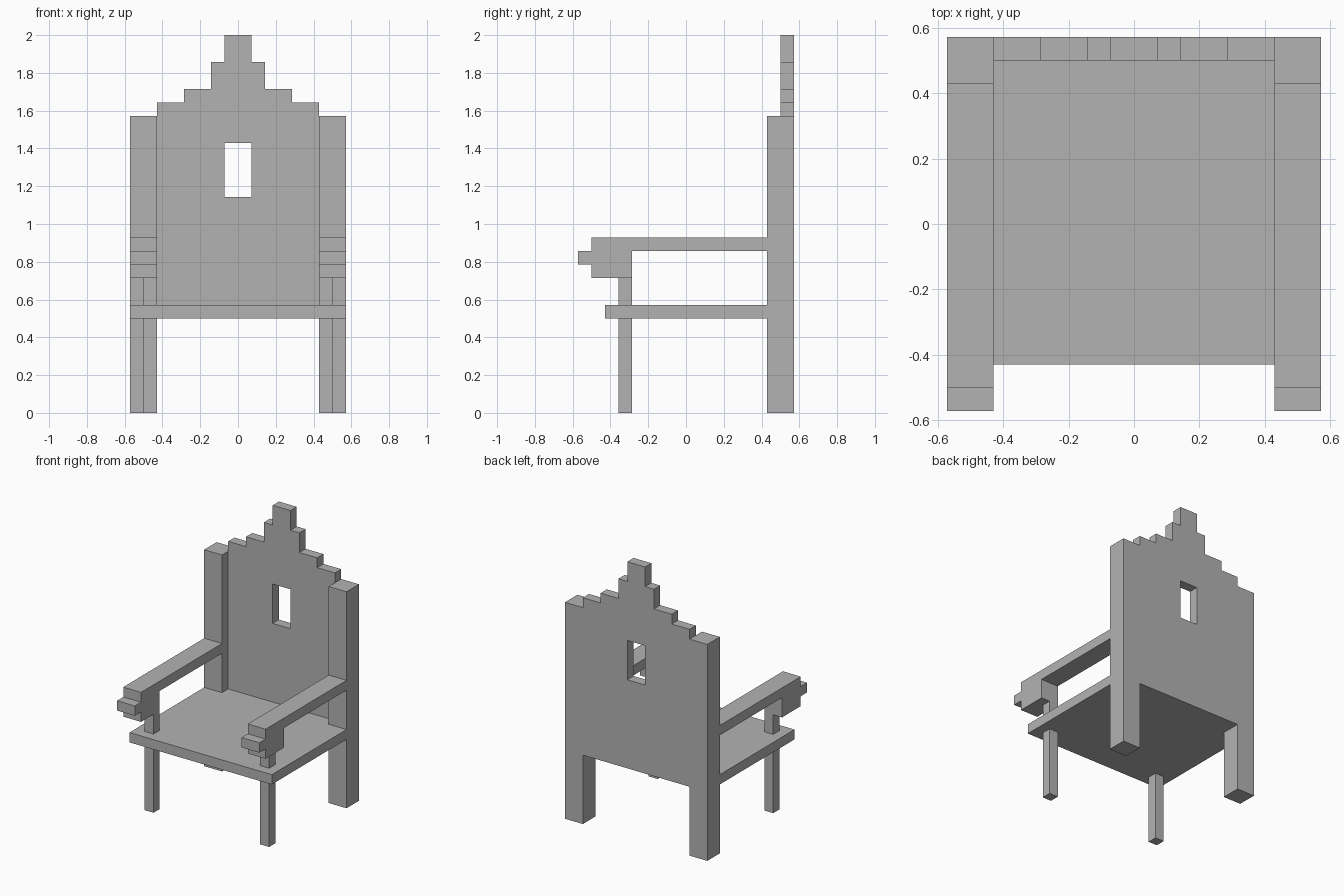
import bpy
import bmesh
from mathutils import Vector

cube = bpy.data.objects.get("Cube")
if cube:
    bpy.data.objects.remove(cube, do_unlink=True)

U = 1 / 14  # block size: the chair sits on a 16 x 16 x 28 block grid

grey = bpy.data.materials.new("plain_grey")
grey.use_nodes = True
colour = (0.45, 0.45, 0.45, 1)
grey.diffuse_color = colour
grey.node_tree.nodes["Principled BSDF"].inputs["Base Color"].default_value = colour


def prism(name, outline, axis, low, high):
    """Extrude an outline along an axis, then mirror it across x = 0."""
    bm = bmesh.new()
    verts = []
    for point in outline:
        co = list(point)
        co.insert(axis, low)
        verts.append(bm.verts.new(Vector(co) * U))
    face = bm.faces.new(verts)
    offset = Vector((0, 0, 0))
    offset[axis] = (high - low) * U
    top = bmesh.ops.extrude_face_region(bm, geom=[face], use_keep_orig=True)["geom"]
    bmesh.ops.translate(bm, vec=offset,
                        verts=[g for g in top if isinstance(g, bmesh.types.BMVert)])
    bmesh.ops.recalc_face_normals(bm, faces=bm.faces)
    # Open the centre so that the mirrored halves join cleanly
    centre = [f for f in bm.faces if all(abs(v.co.x) < 1e-5 for v in f.verts)]
    bmesh.ops.delete(bm, geom=centre, context="FACES")
    mesh = bpy.data.meshes.new(name)
    bm.to_mesh(mesh)
    bm.free()
    mesh.materials.append(grey)
    obj = bpy.data.objects.new(name, mesh)
    bpy.context.collection.objects.link(obj)
    obj.modifiers.new("Mirror", "MIRROR").use_clip = True
    return obj


def rect(a0, a1, b0, b1):
    return [(a0, b0), (a1, b0), (a1, b1), (a0, b1)]


X, Y, Z = range(3)

# Seat board, notched around the back posts
prism("seat", [(0, -6), (8, -6), (8, 6), (6, 6), (6, 7), (0, 7)], Z, 7, 8)

# Stepped back panel with a window slot in the middle
prism("back_panel",
      [(0, 7), (6, 7), (6, 23), (4, 23), (4, 24), (2, 24), (2, 26), (1, 26),
       (1, 28), (0, 28), (0, 20), (1, 20), (1, 16), (0, 16)], Y, 7, 8)

# Back posts, front legs and the short supports under the arms
prism("back_posts", rect(6, 8, 6, 8), Z, 0, 22)
prism("front_legs", rect(6, 7, -5, -4), Z, 0, 7)
prism("arm_supports", rect(6, 7, -5, -4), Z, 8, 10)

# Armrests ending in a block with a projecting nub
prism("armrests",
      [(6, 12), (6, 13), (-7, 13), (-7, 12), (-8, 12), (-8, 11),
       (-7, 11), (-7, 10), (-4, 10), (-4, 12)], X, 6, 8)
